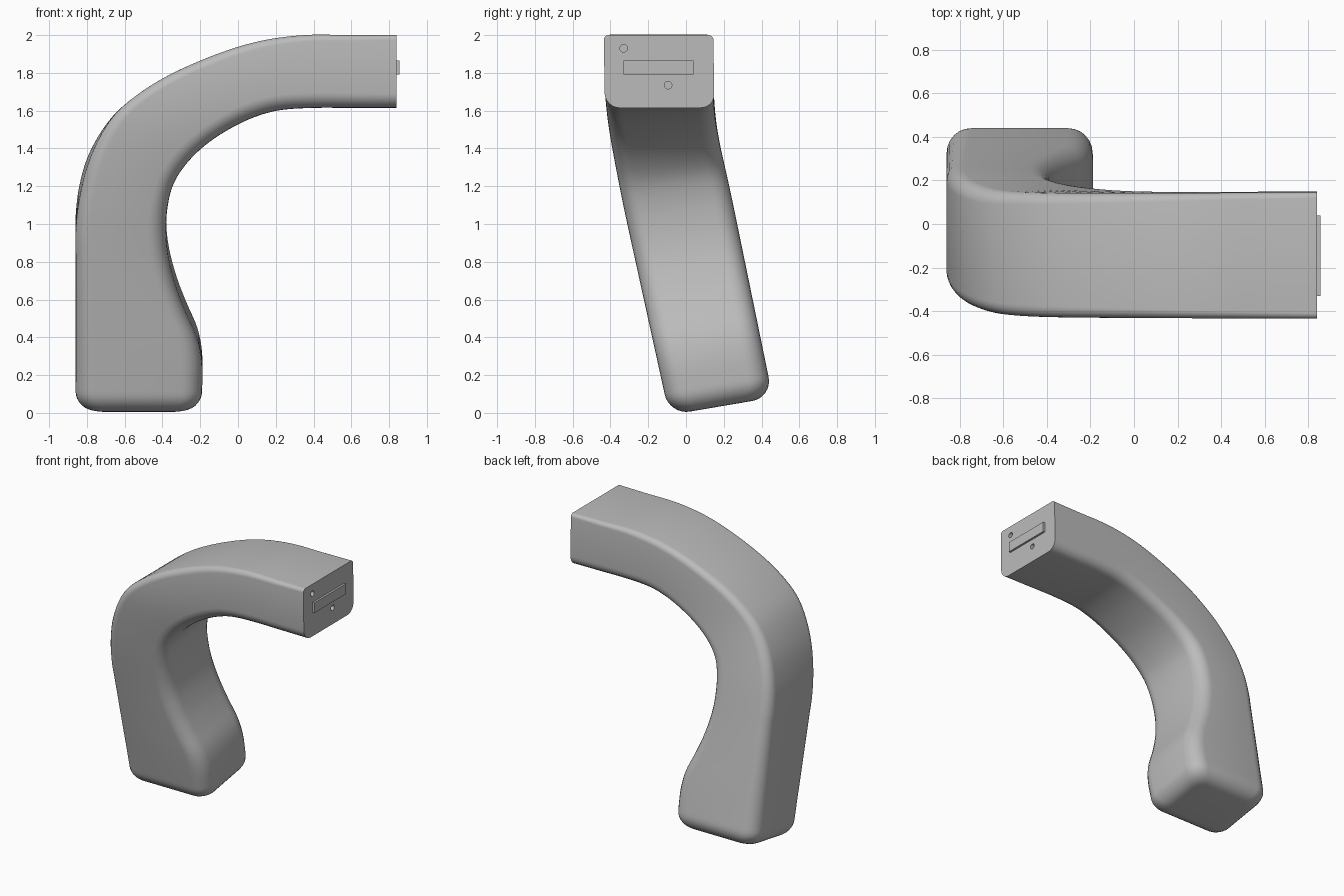
import bpy, bmesh
from math import cos, sin, pi, exp, log
from mathutils import Vector

cube = bpy.data.objects.get("Cube")
if cube:
    bpy.data.objects.remove(cube, do_unlink=True)

grey = bpy.data.materials.new("plain grey")
grey.use_nodes = True
grey.diffuse_color = (0.5, 0.5, 0.5, 1)
grey.node_tree.nodes["Principled BSDF"].inputs["Base Color"].default_value = (0.5, 0.5, 0.5, 1)

# Sections along the arm: outer x, outer z, inner x, inner z
SECTIONS = [
    (-.86, .145, -.19, .145), (-.86, .3, -.19, .29), (-.86, .42, -.215, .42),
    (-.86, .56, -.275, .56), (-.86, .7, -.325, .69), (-.86, .85, -.365, .84),
    (-.86, 1.0, -.38, .98), (-.84, 1.17, -.373, 1.12), (-.79, 1.35, -.34, 1.24),
    (-.7, 1.52, -.27, 1.34), (-.59, 1.64, -.17, 1.43), (-.4, 1.77, -.05, 1.505),
    (-.15, 1.885, .08, 1.565), (.1, 1.965, .22, 1.603), (.35, 2, .4, 1.615),
    (.6, 2, .62, 1.615), (.84, 2, .84, 1.615)]
STEPS = 5      # subdivisions between sections
ARC = 6        # segments in each rounded corner
CAP = 0.11     # rounding of the foot


def mix(a, b, t):
    return a + (b - a) * t


def catmull(a, b, c, d, t):
    return 0.5 * (2 * b + (c - a) * t + (2 * a - 5 * b + 4 * c - d) * t * t
                  + (3 * b - a - 3 * c + d) * t ** 3)


def lean(z):
    """Sideways position of the arm: a straight lean that levels out at the top."""
    soft = 0.08
    return -0.145 + 0.2125 * soft * log(1 + exp((1.59 - z) / soft))


def ring(bm, section, t, inset=0):
    """One rounded rectangle across the arm, t running from foot to tip."""
    ox, oz, ix, iz = section
    outer, inner = Vector((ox, 0, oz)), Vector((ix, 0, iz))
    mid, axis = (outer + inner) / 2, (inner - outer).normalized()
    hu = (inner - outer).length / 2 - inset
    hv = mix(.275, .29, t) - inset
    r_out = max(mix(.11, .025, t) - inset * .4, .02)
    r_in = max(mix(.11, .075, t) - inset * .4, .02)
    verts = []
    for k, (su, sv) in enumerate([(1, 1), (-1, 1), (-1, -1), (1, -1)]):
        r = r_in if su > 0 else r_out
        for i in range(ARC + 1):
            a = (k + i / ARC) * pi / 2
            u = su * (hu - r) + r * cos(a)
            v = sv * (hv - r) + r * sin(a)
            p = mid + axis * u
            p.y = lean(p.z) + v
            level = min(max((1.65 - p.z) / .6, 0), 1)
            p.z += .17 * v * level * level * (3 - 2 * level)
            verts.append(bm.verts.new(p))
    return verts


def make_object(name, bm):
    bmesh.ops.recalc_face_normals(bm, faces=bm.faces)
    mesh = bpy.data.meshes.new(name)
    bm.to_mesh(mesh)
    bm.free()
    mesh.materials.append(grey)
    ob = bpy.data.objects.new(name, mesh)
    bpy.context.collection.objects.link(ob)
    return ob


# Curved arm: rounded foot, then the lofted sections
bm = bmesh.new()
rings = []
first = SECTIONS[0]
for i in range(8):
    a = i / 8 * pi / 2
    z = first[1] - CAP * cos(a)
    rings.append(ring(bm, (first[0], z, first[2], z), 0, CAP * (1 - sin(a))))
last = len(SECTIONS) - 1
for s in range(last):
    around = [SECTIONS[min(max(s + k, 0), last)] for k in (-1, 0, 1, 2)]
    for i in range(STEPS):
        t = i / STEPS
        rings.append(ring(bm, [catmull(*c, t) for c in zip(*around)], (s + t) / last))
rings.append(ring(bm, SECTIONS[last], 1))
for a, b in zip(rings, rings[1:]):
    for i in range(len(a)):
        j = (i + 1) % len(a)
        bm.faces.new((a[i], a[j], b[j], b[i]))
bm.faces.new(rings[0])
bm.faces.new(rings[-1])
arm = make_object("curved_arm", bm)

# Two pin holes in the end face
for y, z in [(-.33, 1.93), (-.095, 1.735)]:
    bpy.ops.mesh.primitive_cylinder_add(vertices=24, radius=.02, depth=.08,
                                        location=(.84, y, z), rotation=(0, pi / 2, 0))
    cutter = bpy.context.object
    cutter.name = "hole_cutter"
    cutter.data.materials.append(grey)
    cutter.hide_render = True
    cut = arm.modifiers.new("hole", 'BOOLEAN')
    cut.operation, cut.solver, cut.object = 'DIFFERENCE', 'EXACT', cutter
    bpy.context.view_layer.objects.active = arm
    bpy.ops.object.modifier_apply(modifier=cut.name)
    bpy.data.objects.remove(cutter, do_unlink=True)

# Raised tongue on the end face
bpy.ops.mesh.primitive_cube_add(size=1, location=(.8425, -.145, 1.828))
tongue = bpy.context.object
tongue.name = "end_tongue"
tongue.scale = (.025, .37, .075)
tongue.data.materials.append(grey)

bpy.ops.object.select_all(action='DESELECT')
arm.select_set(True)
bpy.context.view_layer.objects.active = arm
bpy.ops.object.shade_smooth_by_angle(angle=.6)
